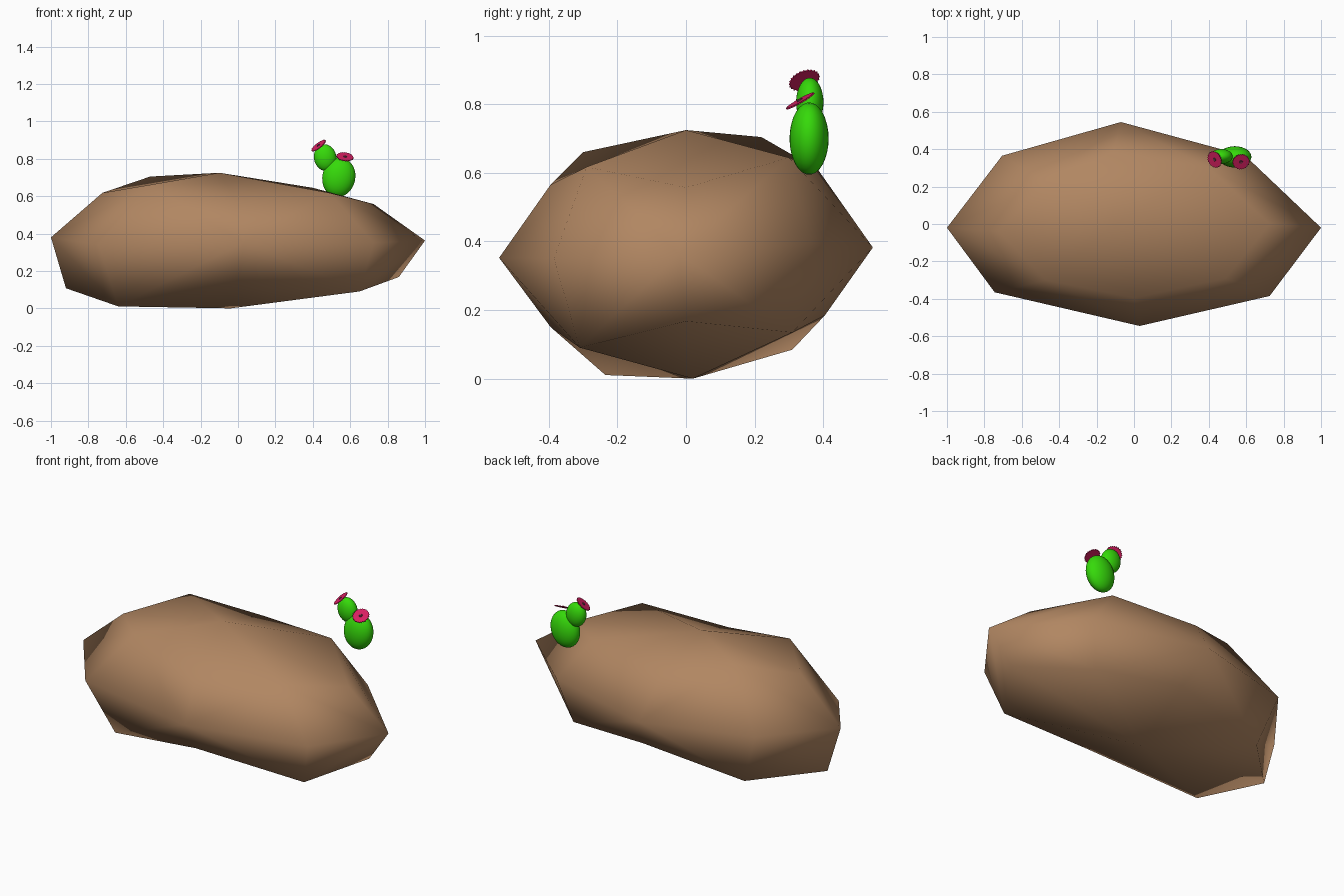
import bpy, bmesh, math
from mathutils import Vector, Matrix

if "Cube" in bpy.data.objects:
    bpy.data.objects.remove(bpy.data.objects["Cube"])


def material(name, rgb):
    m = bpy.data.materials.new(name)
    m.diffuse_color = (*rgb, 1)
    m.use_nodes = True
    m.node_tree.nodes["Principled BSDF"].inputs["Base Color"].default_value = m.diffuse_color
    return m


BROWN = material("rock brown", (0.44, 0.24, 0.122))
GREEN = material("cactus green", (0.036, 0.70, 0.003))
PINK = material("flower pink", (0.68, 0.014, 0.12))
DARK = material("flower centre dark", (0.08, 0.06, 0.06))


def finish(bm, name, mat, smooth=True):
    bmesh.ops.recalc_face_normals(bm, faces=bm.faces[:])
    for f in bm.faces:
        f.smooth = smooth
    me = bpy.data.meshes.new(name)
    bm.to_mesh(me)
    bm.free()
    me.materials.append(mat)
    ob = bpy.data.objects.new(name, me)
    bpy.context.collection.objects.link(ob)
    return ob


# Boulder: a cube cut once each way, rounded into a rough lump.
# Reach along each axis for face middles, edge middles and corners
REACH = {1: (1, .545, .3625), 2: (.725, .375, .225), 3: (.55, .30, .29)}
# Points knocked out of place for irregularity, in hundredths
NUDGE = {
    (0, 0, 1): (-10, 0, 0), (0, 0, -1): (-4, 2, 0), (0, 1, 0): (-7, 0, 2),
    (0, -1, 0): (3, 0, -1), (-1, 0, 0): (0, 0, 1.7),
    (1, 1, 0): (-13, -1, 1), (-1, 1, 0): (2, -1, 1),
    (-1, -1, 0): (-2, 1, 0), (1, -1, 0): (0, -1, 1),
    (-1, 0, -1): (-3, -1, 0), (1, 0, -1): (-3, 0, 0), (-1, 0, 1): (0, -4, 0),
    (0, 1, 1): (-11, 1, 0), (0, -1, 1): (0, -2, 0), (0, -1, -1): (0, 1, 1),
    (1, 1, 1): (-7, 0, 0), (1, -1, 1): (2, 1, 1.7), (-1, 1, 1): (0, -8, 0),
    (1, 1, -1): (-11, 1, 1), (1, -1, -1): (2, -1, 1),
    (-1, 1, -1): (3, 1, 2), (-1, -1, -1): (-1, 6.5, -1),
}


def rock_point(d):
    x, y, z = d
    kind = sum(map(abs, d))
    p = Vector([a * b for a, b in zip(d, REACH[kind])])
    p.z += .3625
    if kind > 1:
        p.z += .022 * y - .03 * x * z      # leans back, tapers to the right
    if kind == 3:
        p.x -= .08 * x * z                 # wider at the bottom
    elif kind == 2 and z < 0:
        p += Vector((.165 * x, .03 * y, .025 * abs(y)))
    if abs(x) == kind:
        p.y -= .02
    return p + Vector(NUDGE.get(d, (0, 0, 0))) / 100


bm = bmesh.new()
bmesh.ops.create_cube(bm, size=2)
bmesh.ops.subdivide_edges(bm, edges=bm.edges[:], cuts=1, use_grid_fill=True)
# Fold every quad along the line from its face middle to its corner
for f in bm.faces[:]:
    order = sorted(f.verts, key=lambda v: v.co.length)
    bmesh.utils.face_split(f, order[0], order[-1])
for v in bm.verts:
    v.co = rock_point(tuple(round(c) for c in v.co))
finish(bm, "rock", BROWN)


# Cactus pads: flattened, slightly leaning ellipsoids
def pad(name, centre, radii, lean):
    bm = bmesh.new()
    mat = (Matrix.Translation(centre) @ Matrix.Rotation(math.radians(lean), 4, 'Y')
           @ Matrix.Diagonal((*radii, 1)))
    bmesh.ops.create_uvsphere(bm, u_segments=32, v_segments=16, radius=1, matrix=mat)
    finish(bm, name, GREEN)


pad("cactus_large_pad", (.539, .359, .70), (.088, .057, .106), 12)
pad("cactus_small_pad", (.466, .361, .806), (.060, .040, .072), -12)


# Flowers: thin toothed discs with a dark eye around a pink bead
def flower(name, centre, normal, radius=.047, teeth=24):
    place = (Matrix.Translation(centre)
             @ Vector(normal).to_track_quat('Z', 'Y').to_matrix().to_4x4())
    bm = bmesh.new()
    rim = []
    for i in range(teeth * 2):
        a, r = math.pi * i / teeth, radius * (1 if i % 2 else .9)
        rim.append(bm.verts.new((r * math.cos(a), r * math.sin(a), -.002)))
    base = bm.faces.new(rim)
    top = bmesh.ops.extrude_face_region(bm, geom=[base], use_keep_orig=True)["geom"]
    for v in top:
        if isinstance(v, bmesh.types.BMVert):
            v.co.z += .004
    bm.transform(place)
    finish(bm, name + "_petals", PINK, False)
    for part, r, z, mat in (("_eye", .010, .003, DARK), ("_bead", .005, .005, PINK)):
        bm = bmesh.new()
        bmesh.ops.create_cone(bm, cap_ends=True, segments=16, radius1=r, radius2=r * .8,
                              depth=.004, matrix=place @ Matrix.Translation((0, 0, z)))
        finish(bm, name + part, mat, False)


flower("upper_flower", (.431, .345, .870), (-.58, -.30, .76))
flower("lower_flower", (.572, .333, .810), (.12, -.49, .86))
